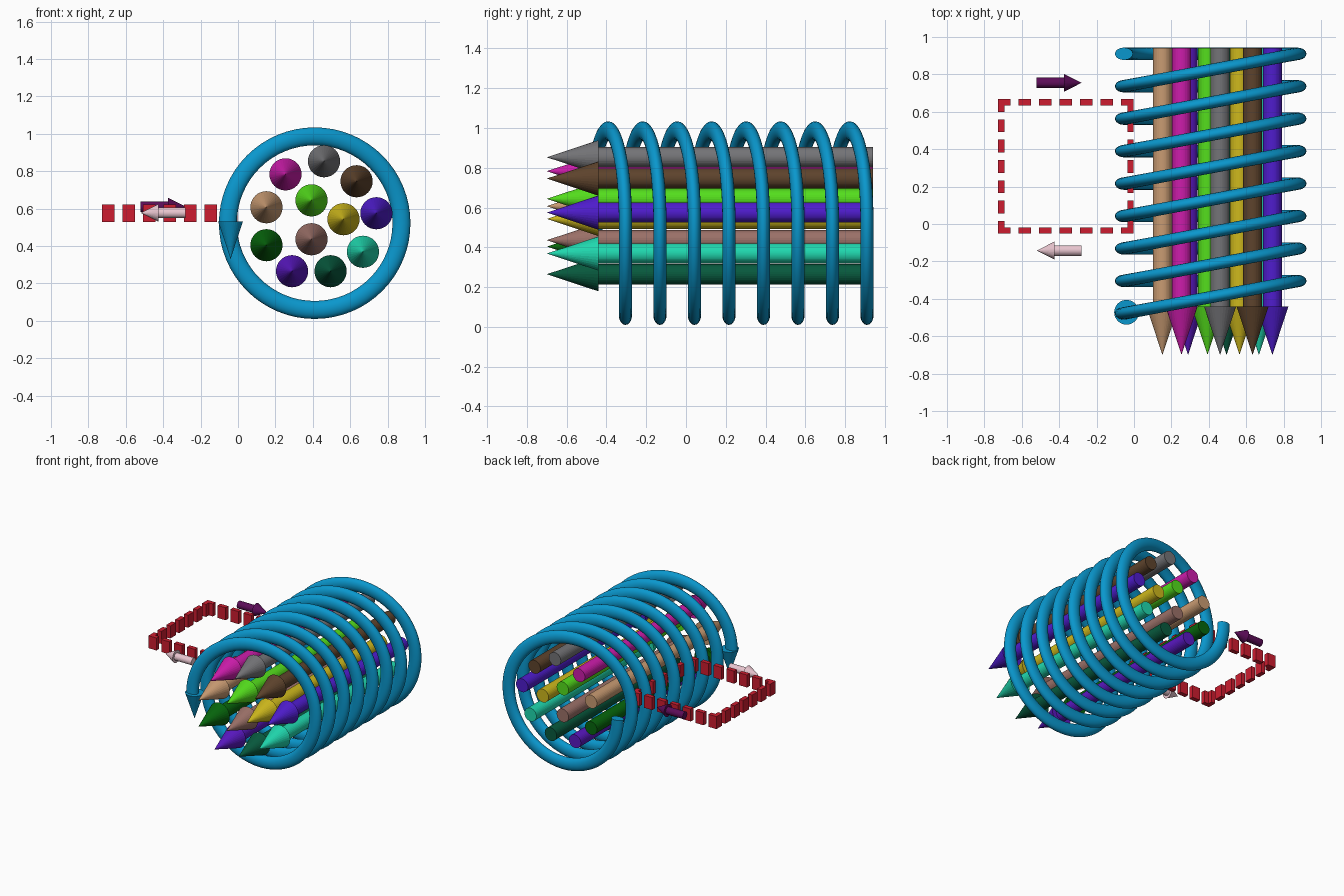
import bpy
import bmesh
from math import pi, cos, sin
from mathutils import Vector

cube = bpy.data.objects.get("Cube")
if cube:
    bpy.data.objects.remove(cube, do_unlink=True)


def make_material(name, hex_color):
    """Material from an sRGB hex colour."""
    rgb = [(int(hex_color[i:i + 2], 16) / 255) ** 2.2 for i in (0, 2, 4)]
    mat = bpy.data.materials.new(name)
    mat.use_nodes = True
    mat.diffuse_color = (*rgb, 1)
    mat.node_tree.nodes["Principled BSDF"].inputs["Base Color"].default_value = (*rgb, 1)
    return mat


def finish(bm, name, mat):
    """Turn a bmesh into a named, coloured object."""
    bmesh.ops.recalc_face_normals(bm, faces=bm.faces)
    mesh = bpy.data.meshes.new(name)
    bm.to_mesh(mesh)
    bm.free()
    mesh.materials.append(mat)
    obj = bpy.data.objects.new(name, mesh)
    bpy.context.collection.objects.link(obj)
    return obj


def add_cone(bm, start, end, r1, r2):
    """Capped cone or cylinder running from start to end."""
    start, end = Vector(start), Vector(end)
    axis = end - start
    matrix = axis.to_track_quat("Z", "Y").to_matrix().to_4x4()
    matrix.translation = (start + end) / 2
    bmesh.ops.create_cone(bm, cap_ends=True, segments=32, radius1=r1, radius2=r2,
                          depth=axis.length, matrix=matrix)


def arrow(name, tail, neck, tip, shaft_r, head_r, color):
    bm = bmesh.new()
    add_cone(bm, tail, neck, shaft_r, shaft_r)
    add_cone(bm, neck, tip, head_r, 0)
    return finish(bm, name, make_material(name, color))


# Coil: the upper half of each turn advances, the lower half stays flat
CX, CZ, RADIUS = 0.41, 0.522, 0.464
TURNS, STEPS, SIDES = 8, 64, 20
START_Y, PITCH = -0.478, 0.1735
blue = make_material("coil_blue", "1296CC")

bm = bmesh.new()
rings = []
for i in range(TURNS * STEPS + 1):
    turn, step = divmod(i, STEPS)
    angle = pi - 2 * pi * step / STEPS
    ring = []
    for j in range(SIDES):
        t = 2 * pi * j / SIDES
        r = RADIUS + 0.048 * cos(t)
        advance = (1 + cos(angle)) / 2 if step < STEPS / 2 else 1
        y = START_Y + PITCH * (turn + advance) + 0.033 * sin(t)
        ring.append(bm.verts.new((CX + r * cos(angle), y, CZ + r * sin(angle))))
    rings.append(ring)
for a, b in zip(rings, rings[1:]):
    for j in range(SIDES):
        k = (j + 1) % SIDES
        bm.faces.new((a[j], a[k], b[k], b[j]))
bm.faces.new(rings[0])
bm.faces.new(rings[-1])
coil = finish(bm, "coil", blue)
bpy.context.view_layer.objects.active = coil
coil.select_set(True)
bpy.ops.object.shade_smooth_by_angle()
coil.select_set(False)

# Arrowhead on the front end of the coil
bm = bmesh.new()
add_cone(bm, (-0.04, -0.472, 0.53), (-0.04, -0.472, 0.33), 0.066, 0)
finish(bm, "coil_arrowhead", blue)

# Field arrows running through the coil
field_arrows = [
    ("magenta", 0.254, 0.783, "CC22AA"),
    ("grey", 0.46, 0.853, "737376"),
    ("brown", 0.634, 0.746, "5E4530"),
    ("tan", 0.152, 0.607, "C89A72"),
    ("lime", 0.393, 0.644, "55DD22"),
    ("yellow", 0.564, 0.543, "CDB722"),
    ("violet", 0.74, 0.575, "5022CC"),
    ("green", 0.152, 0.404, "0F6614"),
    ("mauve", 0.393, 0.436, "9A7068"),
    ("aqua", 0.668, 0.369, "25D8AE"),
    ("purple", 0.289, 0.265, "5A1EC0"),
    ("pine", 0.495, 0.265, "105A40"),
]
for label, x, z, color in field_arrows:
    arrow("field_arrow_" + label, (x, 0.94, z), (x, -0.44, z), (x, -0.70, z),
          0.051, 0.086, color)

# Dashed rectangular loop beside the coil
X0, X1, Y0, Y1 = -0.727, -0.002, -0.052, 0.668
WALL, DASH, COUNT = 0.034, 0.068, 7
bm = bmesh.new()


def add_dash(x, y, sx, sy):
    verts = bmesh.ops.create_cube(bm, size=1)["verts"]
    bmesh.ops.scale(bm, vec=(sx, sy, 0.096), verts=verts)
    bmesh.ops.translate(bm, vec=(x, y, 0.575), verts=verts)


for i in range(COUNT):
    f = i / (COUNT - 1)
    x = X0 + DASH / 2 + f * (X1 - X0 - DASH)
    y = Y0 + DASH / 2 + f * (Y1 - Y0 - DASH)
    for edge in (Y0 + WALL / 2, Y1 - WALL / 2):
        add_dash(x, edge, DASH, WALL)
    for edge in (X0 + WALL / 2, X1 - WALL / 2):
        add_dash(edge, y, WALL, DASH)
finish(bm, "dashed_loop", make_material("loop_red", "CC2233"))

# Direction arrows beside the loop
arrow("back_direction_arrow", (-0.52, 0.755, 0.61), (-0.375, 0.755, 0.61),
      (-0.28, 0.755, 0.61), 0.028, 0.048, "5C1458")
arrow("front_direction_arrow", (-0.28, -0.142, 0.577), (-0.425, -0.142, 0.577),
      (-0.52, -0.142, 0.577), 0.028, 0.048, "E8C4CE")
